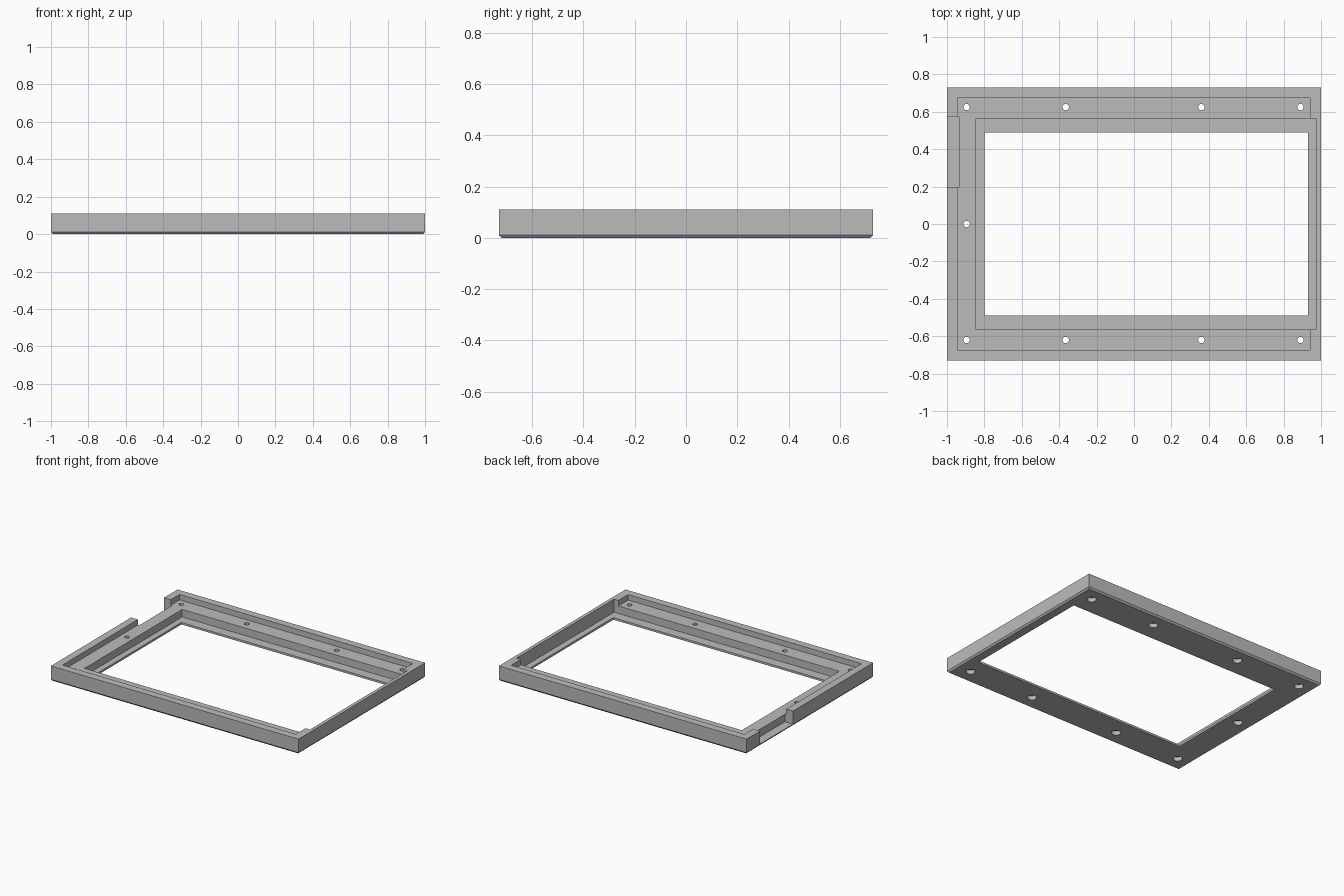
import bpy
import bmesh
from mathutils import Matrix

cube = bpy.data.objects.get("Cube")
if cube:
    bpy.data.objects.remove(cube, do_unlink=True)

TOP, LEDGE, FLOOR = 0.11, 0.07, 0.015
HALF_X, HALF_Y = 1.0, 0.73

grey = bpy.data.materials.new("light grey")
grey.use_nodes = True
colour = (0.5, 0.5, 0.5, 1)
grey.diffuse_color = colour
grey.node_tree.nodes["Principled BSDF"].inputs["Base Color"].default_value = colour


def make_object(name, bm):
    bmesh.ops.recalc_face_normals(bm, faces=bm.faces)
    mesh = bpy.data.meshes.new(name)
    bm.to_mesh(mesh)
    bm.free()
    mesh.materials.append(grey)
    obj = bpy.data.objects.new(name, mesh)
    bpy.context.collection.objects.link(obj)
    return obj


def box(name, x0, x1, y0, y1, z0, z1):
    bm = bmesh.new()
    size = Matrix.Diagonal((x1 - x0, y1 - y0, z1 - z0, 1))
    centre = Matrix.Translation(((x0 + x1) / 2, (y0 + y1) / 2, (z0 + z1) / 2))
    bmesh.ops.create_cube(bm, size=1, matrix=centre @ size)
    return make_object(name, bm)


def cylinder(name, x, y, radius, z0, z1):
    bm = bmesh.new()
    bmesh.ops.create_cone(bm, cap_ends=True, segments=32, radius1=radius,
                          radius2=radius, depth=z1 - z0,
                          matrix=Matrix.Translation((x, y, (z0 + z1) / 2)))
    return make_object(name, bm)


def cut(target, cutter):
    cutter.hide_render = True
    mod = target.modifiers.new("cut", 'BOOLEAN')
    mod.operation = 'DIFFERENCE'
    mod.solver = 'EXACT'
    mod.object = cutter
    bpy.context.view_layer.objects.active = target
    bpy.ops.object.modifier_apply(modifier=mod.name)
    bpy.data.objects.remove(cutter, do_unlink=True)


# Outer block with a small chamfer around its underside
bm = bmesh.new()
rings = []
for z, inset in ((0, 0.01), (0.012, 0), (TOP, 0)):
    rings.append([bm.verts.new((sx * (HALF_X - inset), sy * (HALF_Y - inset), z))
                  for sx, sy in ((-1, -1), (1, -1), (1, 1), (-1, 1))])
for low, high in zip(rings, rings[1:]):
    for i in range(4):
        j = (i + 1) % 4
        bm.faces.new((low[i], low[j], high[j], high[i]))
bm.faces.new(rings[0])
bm.faces.new(rings[-1])
frame = make_object("bezel_frame", bm)

# Upper ledge, deep panel pocket, window and cable notch
cut(frame, box("ledge_cutter", -0.945, 0.94, -0.675, 0.675, LEDGE, 0.3))
cut(frame, box("pocket_cutter", -0.845, 0.975, -0.563, 0.563, FLOOR, 0.3))
cut(frame, box("window_cutter", -0.80, 0.93, -0.49, 0.49, -0.2, 0.3))
cut(frame, box("notch_cutter", -1.2, -0.935, 0.195, 0.575, FLOOR, 0.3))

# Screw holes, each with a counterbore underneath
holes = [(x, y) for x in (-0.895, -0.365, 0.36, 0.89) for y in (-0.62, 0.625)]
holes.append((-0.895, 0))
for x, y in holes:
    cut(frame, cylinder("hole_cutter", x, y, 0.017, -0.1, 0.2))
    cut(frame, cylinder("counterbore_cutter", x, y, 0.031, -0.1, 0.03))

# Rounded hole walls, crisp edges elsewhere
bpy.ops.object.select_all(action='DESELECT')
frame.select_set(True)
bpy.context.view_layer.objects.active = frame
bpy.ops.object.shade_smooth_by_angle(angle=0.5)
